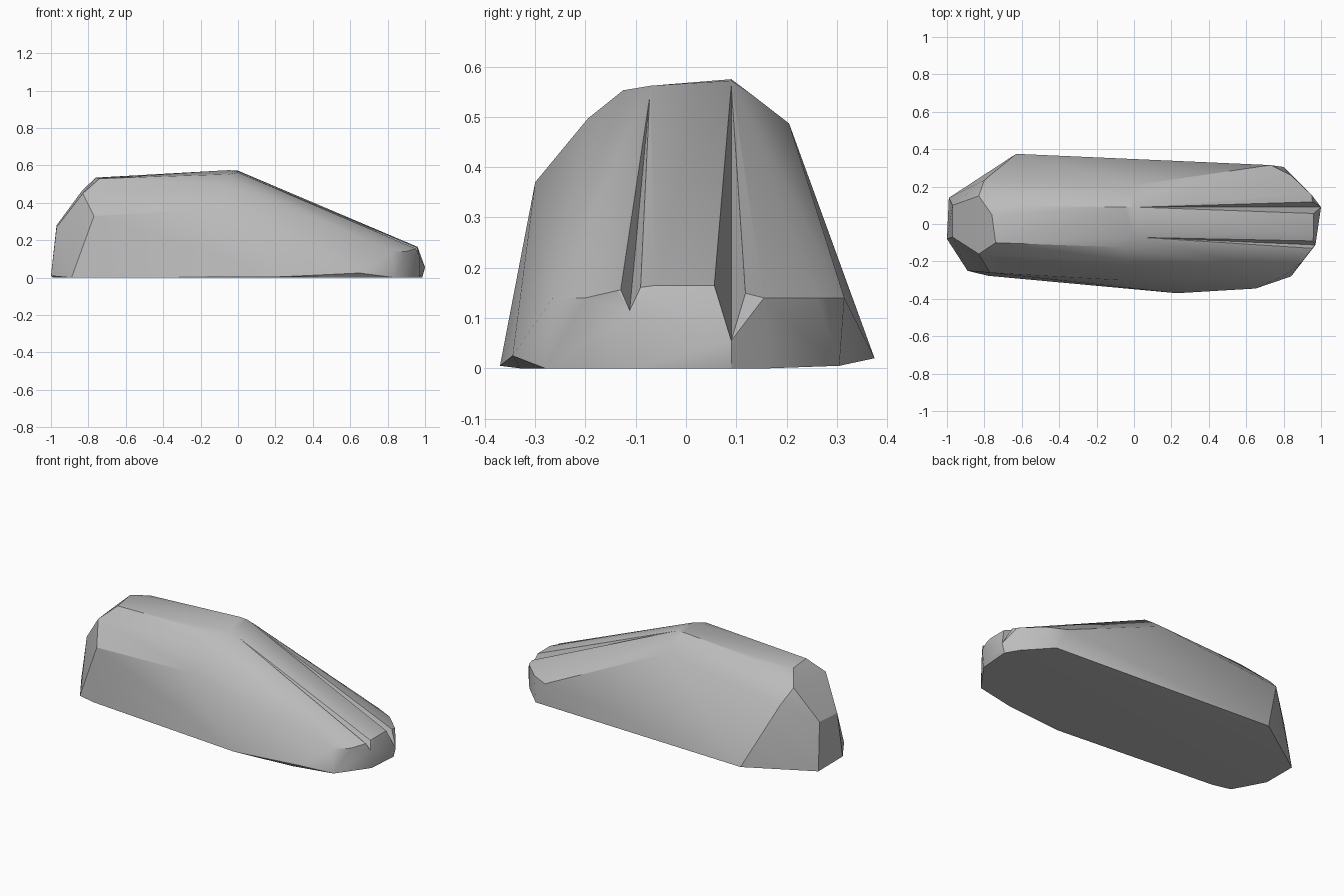
import bpy, bmesh
from mathutils import Vector

cube = bpy.data.objects.get("Cube")
if cube:
    bpy.data.objects.remove(cube, do_unlink=True)

grey = bpy.data.materials.new("stone_grey")
grey.use_nodes = True
colour = (0.5, 0.5, 0.5, 1)
grey.diffuse_color = colour
grey.node_tree.nodes["Principled BSDF"].inputs["Base Color"].default_value = colour


def hull(name, points):
    """Convex solid wrapped around a few corner points."""
    bm = bmesh.new()
    for p in points:
        bm.verts.new(p)
    found = bmesh.ops.convex_hull(bm, input=bm.verts[:])
    loose = set(found["geom_interior"]) | set(found["geom_unused"])
    bmesh.ops.delete(bm, geom=[g for g in loose if isinstance(g, bmesh.types.BMVert)], context="VERTS")
    bmesh.ops.recalc_face_normals(bm, faces=bm.faces[:])
    mesh = bpy.data.meshes.new(name)
    bm.to_mesh(mesh)
    bm.free()
    mesh.materials.append(grey)
    obj = bpy.data.objects.new(name, mesh)
    bpy.context.collection.objects.link(obj)
    return obj


# Footprint corners, around the base
base = [(-1, -.08, .01), (-.99, .14, 0), (-.63, .375, .02), (.8, .305, .005),
        (.94, .165, 0), (.985, .09, 0), (.97, -.1, 0), (.84, -.28, 0),
        (.65, -.345, .025), (.6, -.33, 0), (.23, -.37, .005), (-.89, -.25, 0),
        (-.78, -.277, 0)]
# Blunt rear end
rear = [(-.97, .1, .28), (-.97, -.07, .27), (-.83, .15, .47), (-.8, .235, .39),
        (-.83, -.16, .45), (-.77, -.26, .33), (-.76, .05, .535), (-.74, -.1, .53)]
# Upper shoulders and crest
crest = [(-.05, .09, .575), (0, .09, .572), (0, -.07, .562), (-.05, -.125, .553),
         (-.05, -.195, .497), (-.08, -.3, .37), (-.02, .13, .545), (-.02, .205, .487),
         (-.66, .1, .538)]
# Low nose
nose = [(.96, .055, .165), (.96, -.06, .165), (1, .09, .055), (.95, .155, .14),
        (.84, .26, .14), (.73, .315, .14), (.97, -.112, .115), (.95, -.135, .155),
        (.9, -.2, .14), (.82, -.265, .14)]
body = hull("stone_body", base + rear + crest + nose)


def groove(name, apex, floor, sides):
    """Tapering V groove running down the slope to the nose."""
    apex, floor = Vector(apex), Vector(floor)
    end = apex + (floor - apex) * 1.15
    walls = [end + (Vector(s) - floor) * 1.9 for s in sides]
    cutter = hull(name, [apex, end] + walls)
    cutter.hide_render = True
    cut = body.modifiers.new(name, "BOOLEAN")
    cut.operation = "DIFFERENCE"
    cut.solver = "EXACT"
    cut.object = cutter
    bpy.context.view_layer.objects.active = body
    bpy.ops.object.modifier_apply(modifier=cut.name)
    bpy.data.objects.remove(cutter, do_unlink=True)


groove("wide_groove", (0, .09, .574), (1, .09, .055), [(.96, .055, .168), (.95, .125, .168)])
groove("narrow_groove", (0, -.07, .564), (.97, -.112, .115), [(.95, -.137, .168), (.96, -.09, .16)])

# Soft shading with crisp corners
bpy.ops.object.select_all(action="DESELECT")
body.select_set(True)
bpy.context.view_layer.objects.active = body
bpy.ops.object.shade_smooth_by_angle(angle=0.52)
